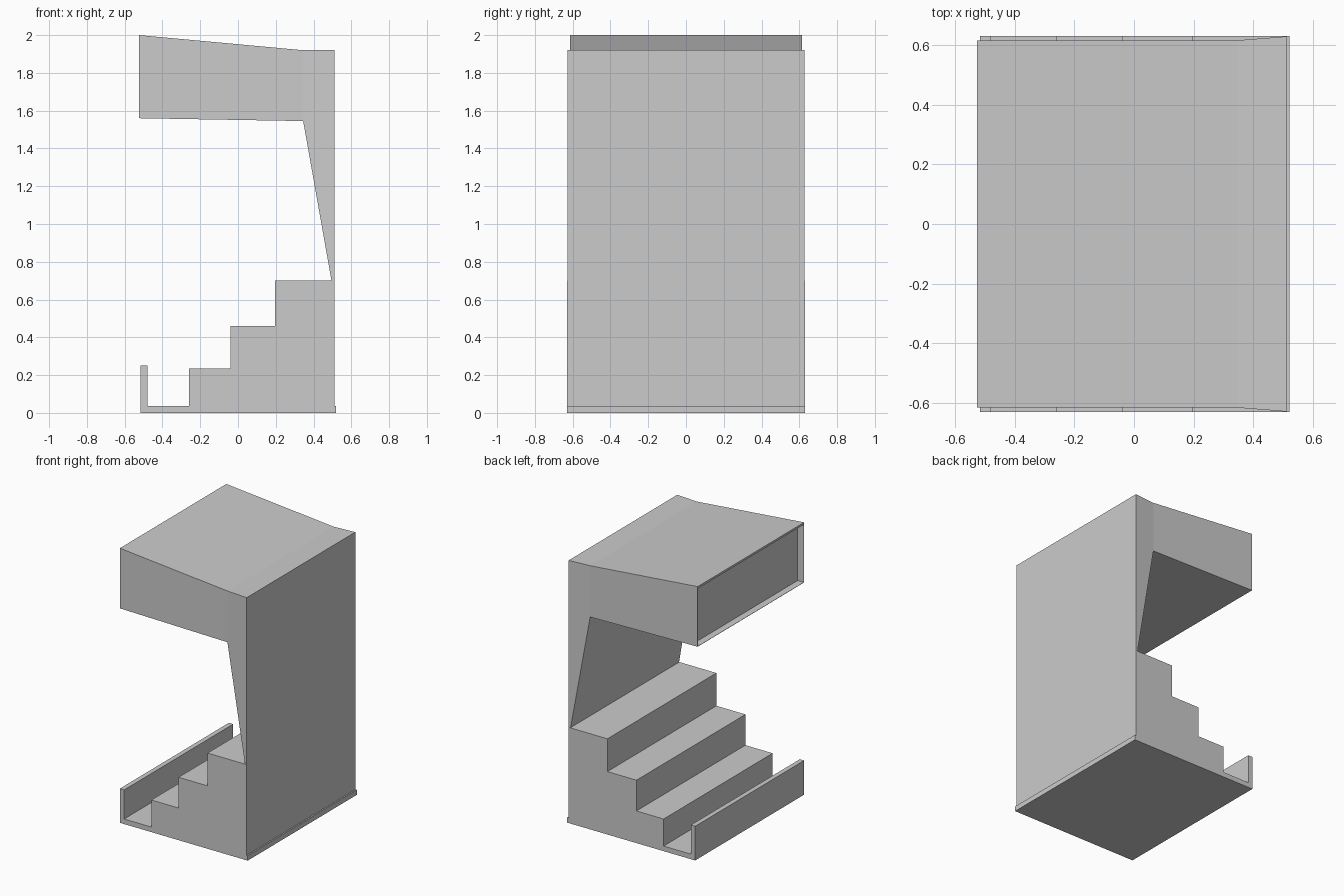
import bpy, bmesh

if "Cube" in bpy.data.objects:
    bpy.data.objects.remove(bpy.data.objects["Cube"])


def finish(bm, name):
    bmesh.ops.recalc_face_normals(bm, faces=bm.faces)
    mesh = bpy.data.meshes.new(name)
    bm.to_mesh(mesh)
    bm.free()
    obj = bpy.data.objects.new(name, mesh)
    bpy.context.collection.objects.link(obj)
    return obj


def extrude_profile(name, pts, half):
    """Extrude an x-z outline symmetrically along y."""
    bm = bmesh.new()
    a = [bm.verts.new((x, -half, z)) for x, z in pts]
    b = [bm.verts.new((x, half, z)) for x, z in pts]
    bm.faces.new(a)
    bm.faces.new(b[::-1])
    for i in range(len(pts)):
        j = (i + 1) % len(pts)
        bm.faces.new((a[i], a[j], b[j], b[i]))
    return finish(bm, name)


def rect(x0, x1, z0, z1):
    return [(x0, z0), (x1, z0), (x1, z1), (x0, z1)]


# Base slab and front lip
extrude_profile("base_tray", rect(-0.515, 0.52, 0, 0.037), 0.63)
extrude_profile("front_lip", rect(-0.515, -0.48, 0.037, 0.25), 0.63)

# Stepped display shelves
extrude_profile("lower_step", rect(-0.26, 0.51, 0.037, 0.235), 0.63)
extrude_profile("upper_steps", [(-0.04, 0.235), (0.495, 0.235), (0.495, 0.70),
                                (0.195, 0.70), (0.195, 0.46), (-0.04, 0.46)], 0.63)

# Lower rear panel
extrude_profile("lower_back_panel", rect(0.495, 0.51, 0.235, 0.70), 0.63)

# Canopy and tapering rear wall; sides flare slightly towards the back
outline = [(-0.525, 1.56), (-0.525, 2.0), (0.345, 1.92),
           (0.51, 1.92), (0.51, 0.70), (0.495, 0.70), (0.345, 1.545)]
bm = bmesh.new()
sides = []
for s in (-1, 1):
    sides.append([bm.verts.new((x, s * (0.615 + 0.013 * max(0, x - 0.345) / 0.165), z))
                  for x, z in outline])
    v = sides[-1]
    bm.faces.new((v[0], v[1], v[2], v[6]))
    bm.faces.new(v[2:])
a, b = sides
panels = []
for i in range(7):
    j = (i + 1) % 7
    panels.append(bm.faces.new((a[i], a[j], b[j], b[i])))
bmesh.ops.recalc_face_normals(bm, faces=bm.faces)

# Recessed sign panel in the canopy front
front = panels[0]
bmesh.ops.inset_region(bm, faces=[front], thickness=0.003)
for v in front.verts:
    if v.co.z > 1.8:
        v.co.z -= 0.013
inner = bmesh.ops.extrude_face_region(bm, geom=[front])["geom"]
bmesh.ops.translate(bm, vec=(0.05, 0, 0),
                    verts=[g for g in inner if isinstance(g, bmesh.types.BMVert)])
if front.is_valid:
    bmesh.ops.delete(bm, geom=[front], context='FACES_ONLY')
finish(bm, "canopy_and_back")
